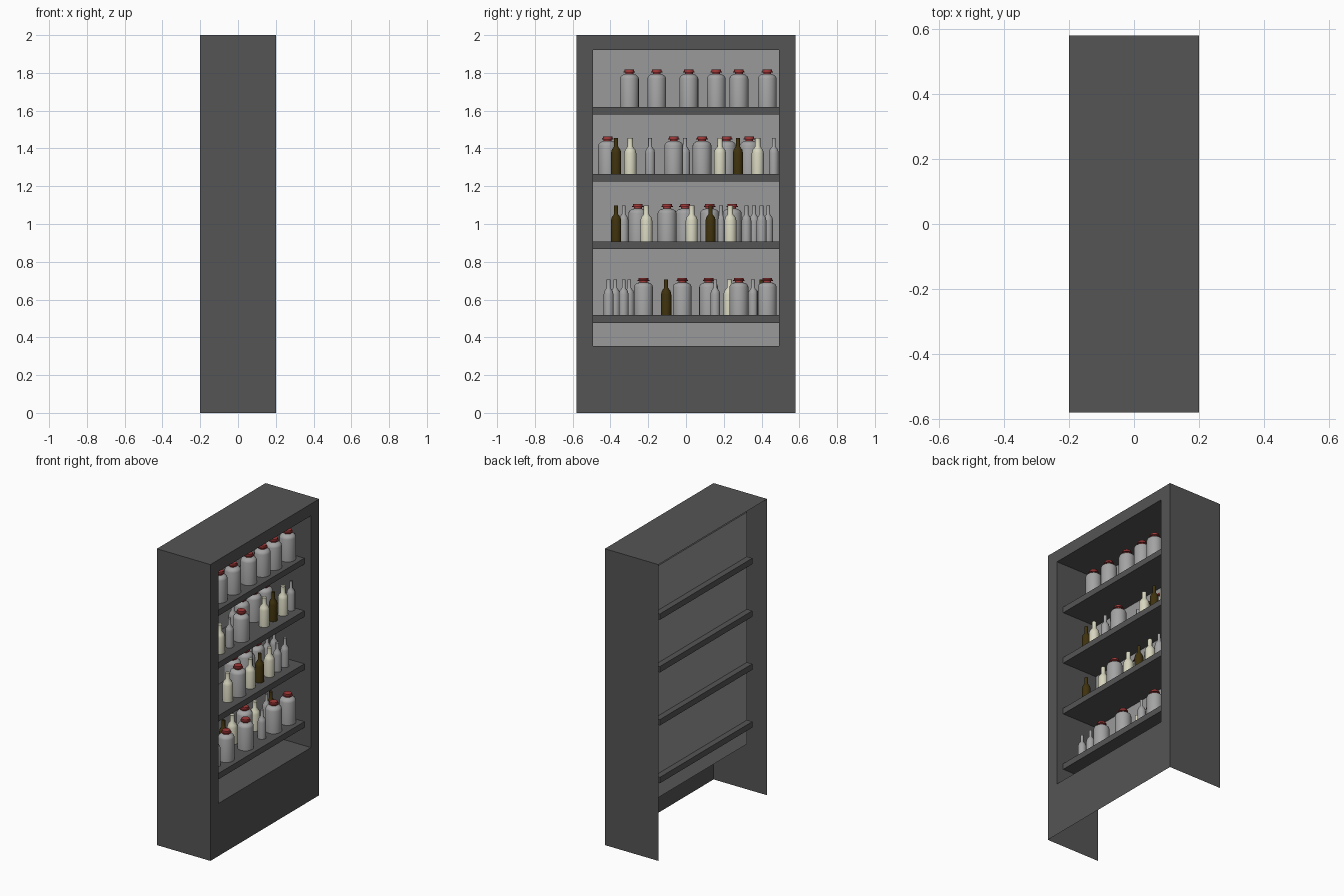
import bpy
import bmesh
from math import radians

default = bpy.data.objects.get("Cube")
if default:
    bpy.data.objects.remove(default, do_unlink=True)


def material(name, rgb):
    mat = bpy.data.materials.new(name)
    color = (*rgb, 1.0)
    mat.use_nodes = True
    mat.diffuse_color = color
    mat.node_tree.nodes["Principled BSDF"].inputs["Base Color"].default_value = color
    return mat


DARK = material("dark grey metal", (0.09, 0.09, 0.09))
PANEL = material("light grey panel", (0.32, 0.32, 0.32))
CLEAR = material("pale grey glass", (0.37, 0.37, 0.37))
CREAM = material("cream plastic", (0.68, 0.67, 0.52))
BROWN = material("brown glass", (0.05, 0.032, 0.004))
RED = material("red cap", (0.36, 0.04, 0.04))

DEPTH, WIDTH, HEIGHT = 0.4, 1.16, 2.0
OPEN_HALF, OPEN_LOW, OPEN_HIGH = 0.493, 0.355, 1.92
BACK_X = -0.11


def add_object(name, mesh, location=(0, 0, 0)):
    obj = bpy.data.objects.new(name, mesh)
    obj.location = location
    bpy.context.collection.objects.link(obj)
    return obj


def finish(bm, name, materials):
    mesh = bpy.data.meshes.new(name)
    bm.to_mesh(mesh)
    bm.free()
    for mat in materials:
        mesh.materials.append(mat)
    return mesh


def box(bm, size, center):
    verts = bmesh.ops.create_cube(bm, size=1)["verts"]
    bmesh.ops.scale(bm, vec=size, verts=verts)
    bmesh.ops.translate(bm, vec=center, verts=verts)


def inset_opening(bm, face, x):
    """Inset a face, then fit its corners to the opening at depth x."""
    bmesh.ops.inset_individual(bm, faces=[face], thickness=0.02)
    middle = face.calc_center_median()
    for v in face.verts:
        v.co = (x,
                OPEN_HALF if v.co.y > middle.y else -OPEN_HALF,
                OPEN_HIGH if v.co.z > middle.z else OPEN_LOW)


# Cabinet: thin shell without back or floor, with a recessed display niche
bm = bmesh.new()
box(bm, (DEPTH, WIDTH, HEIGHT), (0, 0, HEIGHT / 2))
bm.normal_update()
front = next(f for f in bm.faces if f.normal.x > 0.9)
missing = [f for f in bm.faces if f.normal.x < -0.9 or f.normal.z < -0.9]
bmesh.ops.delete(bm, geom=missing, context="FACES")
inset_opening(bm, front, DEPTH / 2)
inset_opening(bm, front, BACK_X)
front.material_index = 1
add_object("cabinet", finish(bm, "cabinet", [DARK, PANEL]))


# Bottle shapes: turned profiles of (radius, height)
def lathe(name, profile, materials, split=1.0, segments=24):
    bm = bmesh.new()
    verts = [bm.verts.new((r, 0, z)) for r, z in profile]
    edges = [bm.edges.new(pair) for pair in zip(verts, verts[1:])]
    bmesh.ops.spin(bm, geom=verts + edges, cent=(0, 0, 0), axis=(0, 0, 1),
                   angle=radians(360), steps=segments)
    bmesh.ops.remove_doubles(bm, verts=bm.verts, dist=0.0001)
    bmesh.ops.recalc_face_normals(bm, faces=bm.faces)
    for f in bm.faces:
        f.material_index = int(f.calc_center_median().z > split)
    return finish(bm, name, materials)


def slim_profile(radius, neck):
    return [(0, 0), (radius, 0), (radius, 0.11), (radius * 0.85, 0.128),
            (neck, 0.145), (neck, 0.19), (0, 0.19)]


jug_profile = [(0, 0), (0.05, 0), (0.05, 0.15), (0.046, 0.161), (0.035, 0.17),
               (0.021, 0.174), (0.021, 0.182), (0.031, 0.182), (0.031, 0.187),
               (0.026, 0.188), (0.025, 0.198), (0, 0.198)]
MESHES = {
    "jug": lathe("jug", jug_profile, [CLEAR, RED], split=0.175),
    "clear_bottle": lathe("clear_bottle", slim_profile(0.026, 0.01), [CLEAR]),
    "cream_bottle": lathe("cream_bottle", slim_profile(0.032, 0.014), [CREAM]),
    "brown_bottle": lathe("brown_bottle", slim_profile(0.027, 0.011), [BROWN]),
}

# Stock of each shelf: bottle type -> (front row, back row) positions
SHELVES = {
    1.62: {"jug": ([-.3, -.155, .015, .16, .28, .43], [])},
    1.265: {"jug": ([-.065], [-.415, .085, .215, .335]),
            "brown_bottle": ([-.37, .275], []),
            "cream_bottle": ([-.295, .18, .38], []),
            "clear_bottle": ([-.19, .465], [-.005])},
    0.907: {"jug": ([-.1], [-.255, -.005, .125, .245]),
            "brown_bottle": ([-.37, .13], []),
            "cream_bottle": ([-.21, .03, .235], []),
            "clear_bottle": ([.32, .4], [-.33, .185, .36, .435])},
    0.517: {"jug": ([-.225, -.02, .28, .43], [.12]),
            "brown_bottle": ([], [-.105, .4]),
            "cream_bottle": ([], [-.01, .23]),
            "clear_bottle": ([-.41, -.33, .155], [-.375, -.3, .355])},
}
ROWS = (0.07, -0.035)

for top, stock in SHELVES.items():
    bm = bmesh.new()
    box(bm, (0.3, OPEN_HALF * 2, 0.04), (0, 0, top - 0.02))
    add_object("shelf", finish(bm, "shelf", [DARK]))
    for kind, rows in stock.items():
        for x, row in zip(ROWS, rows):
            for y in row:
                add_object(kind, MESHES[kind], (x, y, top))

# Smooth the round parts, keeping rims sharp
bpy.ops.object.select_all(action="DESELECT")
for mesh in MESHES.values():
    obj = next(o for o in bpy.context.collection.objects if o.data == mesh)
    obj.select_set(True)
    bpy.context.view_layer.objects.active = obj
bpy.ops.object.shade_smooth_by_angle(angle=radians(40))
bpy.ops.object.select_all(action="DESELECT")
